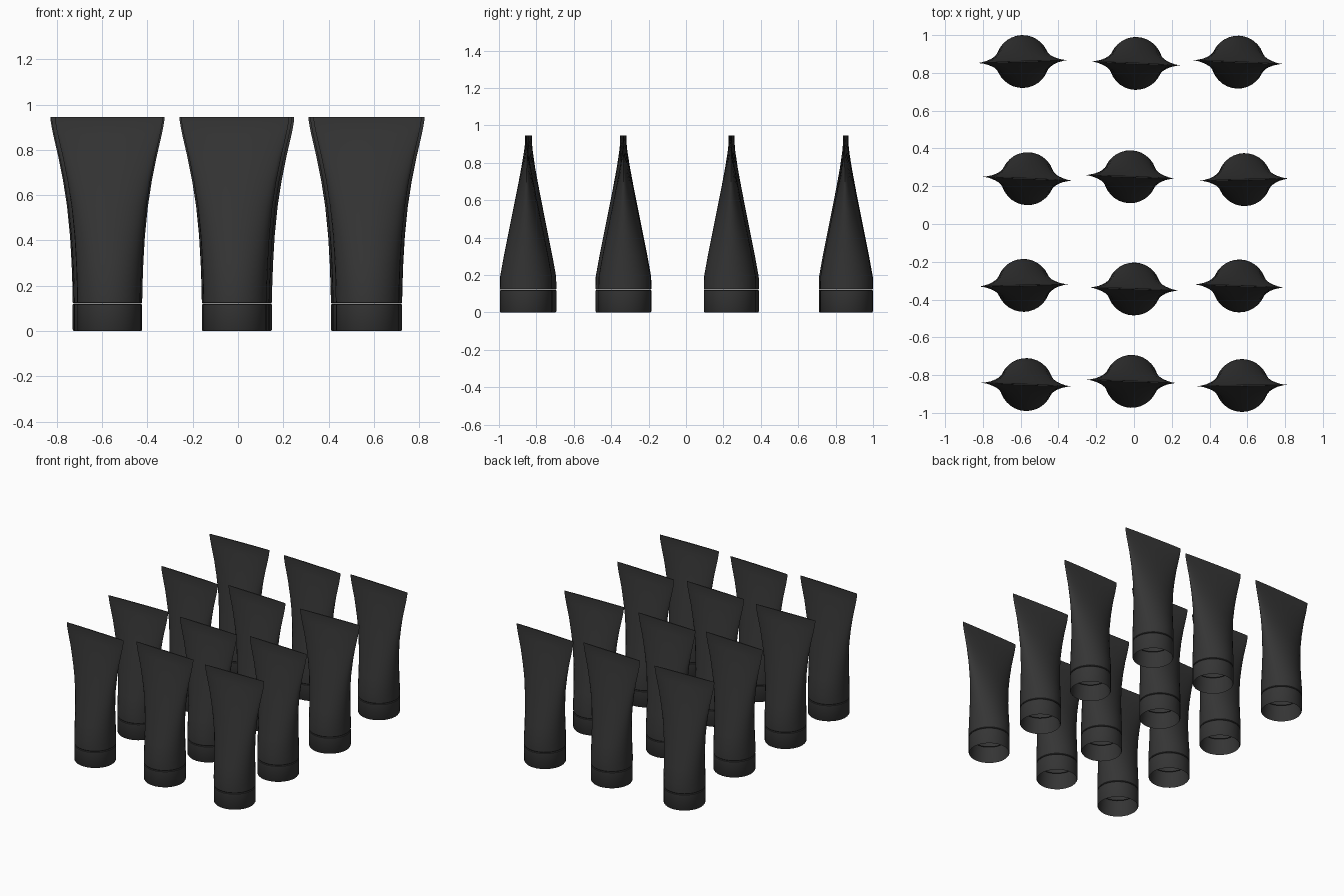
import bpy, bmesh, math

cube = bpy.data.objects.get("Cube")
if cube:
    bpy.data.objects.remove(cube, do_unlink=True)

SIDES = 32

plastic = bpy.data.materials.new("charcoal plastic")
plastic.use_nodes = True
colour = (0.035, 0.035, 0.035, 1)
plastic.diffuse_color = colour
plastic.node_tree.nodes["Principled BSDF"].inputs["Base Color"].default_value = colour


def loft(name, rings):
    """Open skin through elliptical rings given as (z, half width, half depth)."""
    bm = bmesh.new()
    previous = None
    for z, rx, ry in rings:
        ring = []
        for i in range(SIDES):
            a = math.tau * i / SIDES
            ring.append(bm.verts.new((rx * math.cos(a), ry * math.sin(a), z)))
        if previous:
            for i in range(SIDES):
                j = (i + 1) % SIDES
                bm.faces.new((previous[i], previous[j], ring[j], ring[i]))
        previous = ring
    return bm, previous


def finish(name, bm):
    mesh = bpy.data.meshes.new(name)
    bm.to_mesh(mesh)
    bm.free()
    mesh.materials.append(plastic)
    obj = bpy.data.objects.new(name, mesh)
    bpy.context.collection.objects.link(obj)
    bpy.ops.object.select_all(action="DESELECT")
    obj.select_set(True)
    bpy.context.view_layer.objects.active = obj
    bpy.ops.object.shade_smooth_by_angle(angle=math.radians(35))
    return mesh, obj


# Squeeze tube body: round shoulder pinched into a wide flat crimp
bm, top = loft("tube_body", [
    (0.122, 0.125, 0.125), (0.122, 0.137, 0.137), (0.126, 0.14, 0.14),
    (0.19, 0.141, 0.139), (0.3, 0.145, 0.119), (0.42, 0.152, 0.095),
    (0.55, 0.165, 0.069), (0.66, 0.182, 0.047), (0.77, 0.204, 0.026),
    (0.87, 0.227, 0.009), (0.9, 0.233, 0.005), (0.93, 0.238, 0.004),
    (0.945, 0.238, 0.004)])
bm.faces.new(top)
body_mesh, body = finish("tube_body", bm)

# Hollow screw cap, open underneath
bm, _ = loft("tube_cap", [
    (0.118, 0.125, 0.125), (0.006, 0.135, 0.135), (0, 0.136, 0.136),
    (0.006, 0.14, 0.14), (0.116, 0.14, 0.14), (0.119, 0.137, 0.137),
    (0.119, 0.125, 0.125)])
bmesh.ops.recalc_face_normals(bm, faces=bm.faces)
cap_mesh, cap = finish("tube_cap", bm)

# Loosely placed grid of tubes: x, y, turn in degrees
places = [
    (-0.59, 0.86, 1.9), (0.01, 0.85, -2.5), (0.55, 0.857, -2.3),
    (-0.563, 0.24, -2.5), (-0.02, 0.25, -2.2), (0.585, 0.235, 1.5),
    (-0.585, -0.325, 1.5), (0, -0.344, -1.9), (0.558, -0.328, -2),
    (-0.57, -0.85, -2.3), (-0.013, -0.833, -2.2), (0.572, -0.855, 1)]

for n, (x, y, turn) in enumerate(places):
    for source, mesh, label in ((body, body_mesh, "tube_body"), (cap, cap_mesh, "tube_cap")):
        part = source
        if n:
            part = bpy.data.objects.new(f"{label}_{n + 1}", mesh)
            bpy.context.collection.objects.link(part)
        part.location = (x, y, 0)
        part.rotation_euler.z = math.radians(turn)
